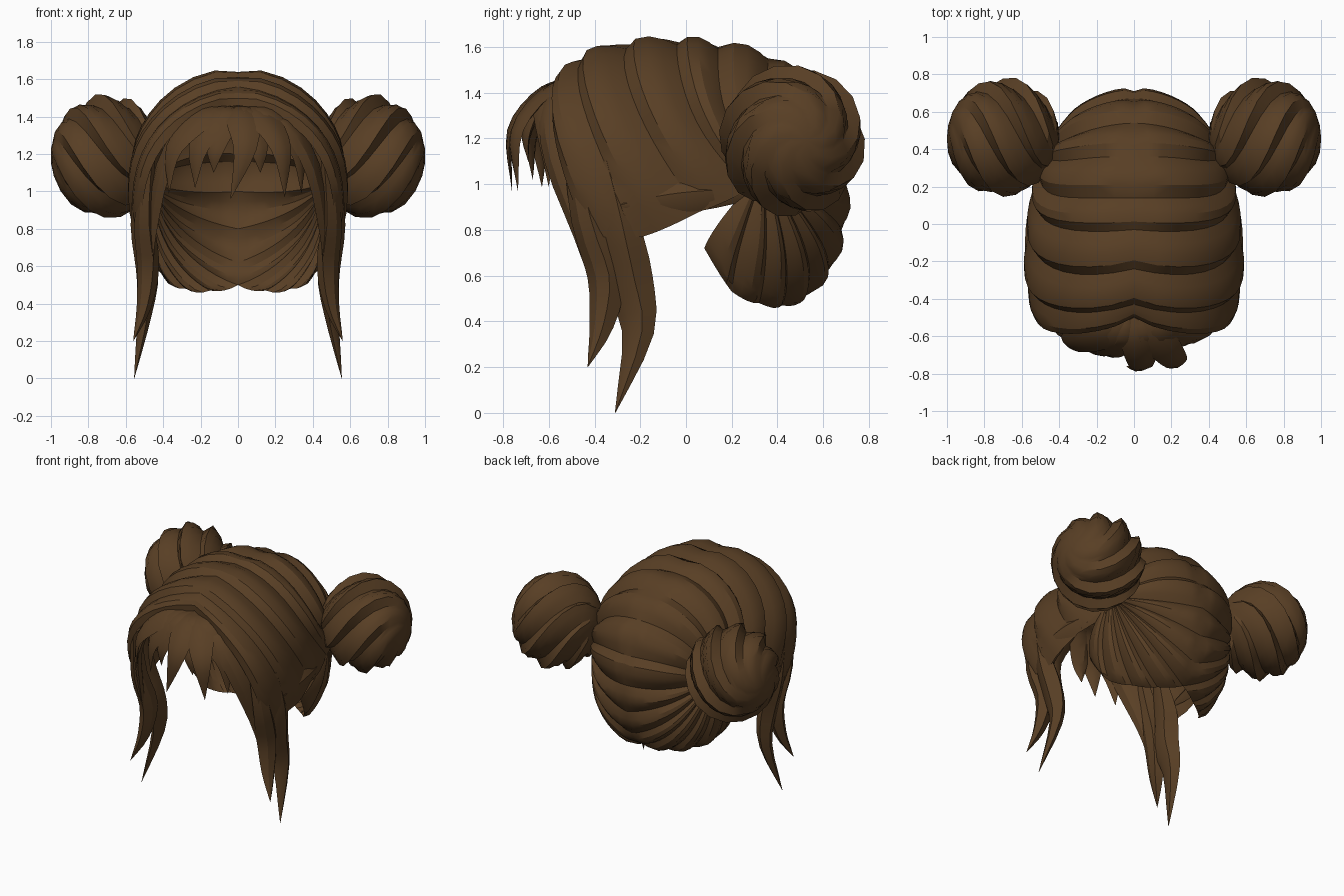
import bpy, bmesh, math
from mathutils import Vector as V

if "Cube" in bpy.data.objects:
    bpy.data.objects.remove(bpy.data.objects["Cube"])

brown = bpy.data.materials.new("dark_brown_hair")
brown.diffuse_color = (0.098, 0.049, 0.018, 1)
brown.use_nodes = True
brown.node_tree.nodes["Principled BSDF"].inputs["Base Color"].default_value = brown.diffuse_color


def finish(name, bm, mirror=True, angle=32):
    bmesh.ops.remove_doubles(bm, verts=bm.verts, dist=0.0008)
    bmesh.ops.recalc_face_normals(bm, faces=bm.faces)
    me = bpy.data.meshes.new(name)
    bm.to_mesh(me)
    bm.free()
    ob = bpy.data.objects.new(name, me)
    bpy.context.collection.objects.link(ob)
    me.materials.append(brown)
    bpy.ops.object.select_all(action='DESELECT')
    bpy.context.view_layer.objects.active = ob
    ob.select_set(True)
    bpy.ops.object.shade_smooth_by_angle(angle=math.radians(angle))
    if mirror:
        ob.modifiers.new("mirror", 'MIRROR').use_clip = True
    return ob


def skin(bm, rows, closed=False):
    vs = [[bm.verts.new(p) for p in r] for r in rows]
    for a, b in zip(vs, vs[1:]):
        n = len(a)
        for j in range(n if closed else n - 1):
            k = (j + 1) % n
            bm.faces.new((a[j], a[k], b[k], b[j]))
    return vs


# Skull form that the combed sections follow
C = V((0, 0, 1.05))


def norm(p):
    d = p - C
    r = (0.55, 0.7 if d.y > 0 else 0.62, 0.6 if d.z > 0 else 0.66)
    return sum((abs(d[i]) / r[i]) ** 2.15 for i in range(3)) ** (1 / 2.15)


def through(a, b, c, t):
    return a * (1 - t) * (1 - 2 * t) + b * 4 * t * (1 - t) + c * t * (2 * t - 1)


def rib(guide, n=12):
    a, b, c = (V(p) for p in guide)
    out = []
    for i in range(n + 1):
        t = i / n
        p = through(a, b, c, t)
        k = through(norm(a), norm(b), norm(c), t) / norm(p)
        out.append(C + (p - C) * k)
    return out


def sections(name, guides, height, profile):
    ribs = [rib(g) for g in guides]
    rows = []
    for i, (a, b) in enumerate(zip(ribs, ribs[1:])):
        for s, h in enumerate(profile):
            f = s / len(profile)
            row = []
            for j, (p, q) in enumerate(zip(a, b)):
                t = j / (len(a) - 1)
                m = p.lerp(q, f)
                m = C + (m - C) * (1 + (norm(p) * (1 - f) + norm(q) * f - norm(m)) * 0.6)
                fade = min(1, 0.45 + t * 6) * min(1, 0.3 + (1 - t) * 1.6)
                row.append(m + (m - C).normalized() * h * height * fade)
            rows.append(row)
    rows.append(ribs[-1])
    for r in rows:
        if abs(r[0].x) < 0.02:
            r[0].x = 0
    bm = bmesh.new()
    skin(bm, rows)
    return finish(name, bm, angle=28)


# Crown: sections from the centre parting, swept back to the buns
sections("crown_sections", [
    ((0, -.50, 1.46), (.40, -.58, 1.24), (.51, -.43, .78)),
    ((0, -.43, 1.56), (.475, -.43, 1.28), (.545, -.19, .77)),
    ((0, -.24, 1.61), (.475, -.21, 1.32), (.54, .06, .88)),
    ((0, -.03, 1.62), (.475, .02, 1.33), (.51, .28, .98)),
    ((0, .14, 1.60), (.44, .16, 1.36), (.50, .34, 1.06)),
    ((0, .36, 1.55), (.36, .34, 1.39), (.48, .37, 1.12)),
    ((0, .54, 1.41), (.30, .48, 1.32), (.46, .40, 1.12)),
    ((0, .67, 1.20), (.26, .60, 1.18), (.45, .41, 1.08)),
    ((0, .70, 1.00), (.26, .60, 1.00), (.45, .41, 1.04)),
], 0.045, (0, .9, 1, .6))

# Nape: sections gathered upward from the neck edge into the buns
sections("nape_sections", [
    ((0, .70, 1.00), (.26, .60, 1.00), (.45, .41, 1.04)),
    ((0, .68, .80), (.25, .61, .88), (.45, .40, 1.02)),
    ((0, .62, .62), (.27, .58, .77), (.45, .39, 1.01)),
    ((0, .50, .50), (.29, .53, .69), (.45, .38, 1.00)),
    ((.15, .42, .47), (.35, .44, .66), (.46, .36, 1.00)),
    ((.28, .32, .48), (.42, .35, .69), (.47, .34, 1.00)),
    ((.38, .20, .53), (.47, .24, .74), (.49, .32, 1.00)),
    ((.44, .08, .72), (.50, .15, .84), (.50, .28, 1.00)),
], 0.035, (0, .8, 1, .65))


def catmull(pts, t):
    n = len(pts) - 1
    i = min(int(t * n), n - 1)
    u = t * n - i
    a, b = pts[i], pts[i + 1]
    p = pts[i - 1] if i else a * 2 - b
    q = pts[i + 2] if i + 2 <= n else b * 2 - a
    return 0.5 * (2 * a + (b - p) * u + (2 * p - 5 * a + 4 * b - q) * u * u
                  + (3 * a - p - 3 * b + q) * u ** 3)


def strand(name, pts, wide, width, thick, mirror=True, root=0.5, n=12, taper=1.7):
    """Pointed lock with a ridged lens section; wide=None lays it flat round the brow."""
    pts = [V(p) for p in pts]
    rows = []
    for i in range(n + 1):
        t = i / n
        p = catmull(pts, t)
        tan = catmull(pts, min(1, t + .02)) - catmull(pts, max(0, t - .02))
        w = V(wide) if wide else tan.cross(p - V((0, -.3, 1.1)))
        w = w - tan * (w.dot(tan) / tan.length_squared)
        w.normalize()
        d = tan.normalized().cross(w)
        s = root + (1 - root) * math.sin(min(1, t / .45) * math.pi / 2)
        if t > .45:
            s = max(0.01, 1 - ((t - .45) / .55) ** taper)
        a, b = w * width * s / 2, d * thick * s / 2
        rows.append([p + a, p + a * .35 + b, p - a * .4 + b * .8, p - a,
                     p - a * .4 - b * .8, p + a * .35 - b])
    bm = bmesh.new()
    vs = skin(bm, rows, True)
    bm.faces.new(vs[0])
    bm.faces.new(vs[-1])
    return finish(name, bm, mirror)


# Long locks framing the face
strand("front_lock", [(.47, -.50, 1.2), (.495, -.43, .85), (.475, -.35, .6), (.50, -.37, .38), (.56, -.43, .2)],
       (.25, 1, 0), .17, .12)
strand("rear_lock", [(.52, -.36, 1.1), (.515, -.30, .82), (.48, -.25, .58), (.495, -.21, .35), (.555, -.31, 0)],
       (.2, 1, 0), .22, .12)
# Locks swept from the parting round the brow
strand("swept_lock", [(.03, -.49, 1.45), (.25, -.585, 1.36), (.40, -.56, 1.12), (.46, -.45, .78), (.46, -.39, .50)],
       None, .15, .05, root=.2)
# Small layered strands above the ear
strand("ear_strand", [(.49, .30, .97), (.54, .08, .95), (.562, -.12, .93), (.56, -.32, .90)],
       (0, 0, 1), .13, .05)

# Fringe fanning from the parting: tip x, tip y, tip z, width
fringe = [(-.37, -.63, .99, .19), (-.23, -.67, 1.02, .18), (-.13, -.69, 1.10, .15), (-.04, -.76, .96, .18),
          (.12, -.69, 1.10, .15), (.25, -.735, .97, .18), (.34, -.60, .99, .18)]
for i, (x, y, z, w) in enumerate(fringe):
    bow = x + (.08 if abs(x) < .1 else 0)
    strand("fringe_strand_%d" % (i + 1),
           [(x * .08, -.47, 1.45), (bow * .45, -.62 + abs(x) * .1, 1.41),
            (bow * .92, y - .005, 1.23), (x, y, z)],
           None, w, .05, mirror=False, root=.2, taper=1.25)

# Coiled buns: lobed spheres with broad, sharp twisted ridges
bm = bmesh.new()
LOBES, SUB, RINGS = 7, 4, 14
ang = math.radians(12)
ax, side, up = V((math.cos(ang), math.sin(ang), 0)), V((-math.sin(ang), math.cos(ang), 0)), V((0, 0, 1))
centre = V((.70, .465, 1.19))
rows = []
for i in range(RINGS + 1):
    th = math.pi * i / RINGS
    row = []
    for j in range(LOBES * SUB):
        ph = 2 * math.pi * j / (LOBES * SUB) + 1.3 * th
        ridge = (0, .08, .15, .20)[j % SUB] * math.sin(th) ** .6
        r = .27 * (1 + ridge)
        axial = math.cos(th) * .30
        rad = r * math.sin(th) ** .9 if 0 < i < RINGS else 0
        row.append(centre + ax * axial + (side * math.cos(ph) + up * math.sin(ph) * 1.04) * rad)
    rows.append(row)
skin(bm, rows, True)
finish("hair_bun", bm, angle=28)
